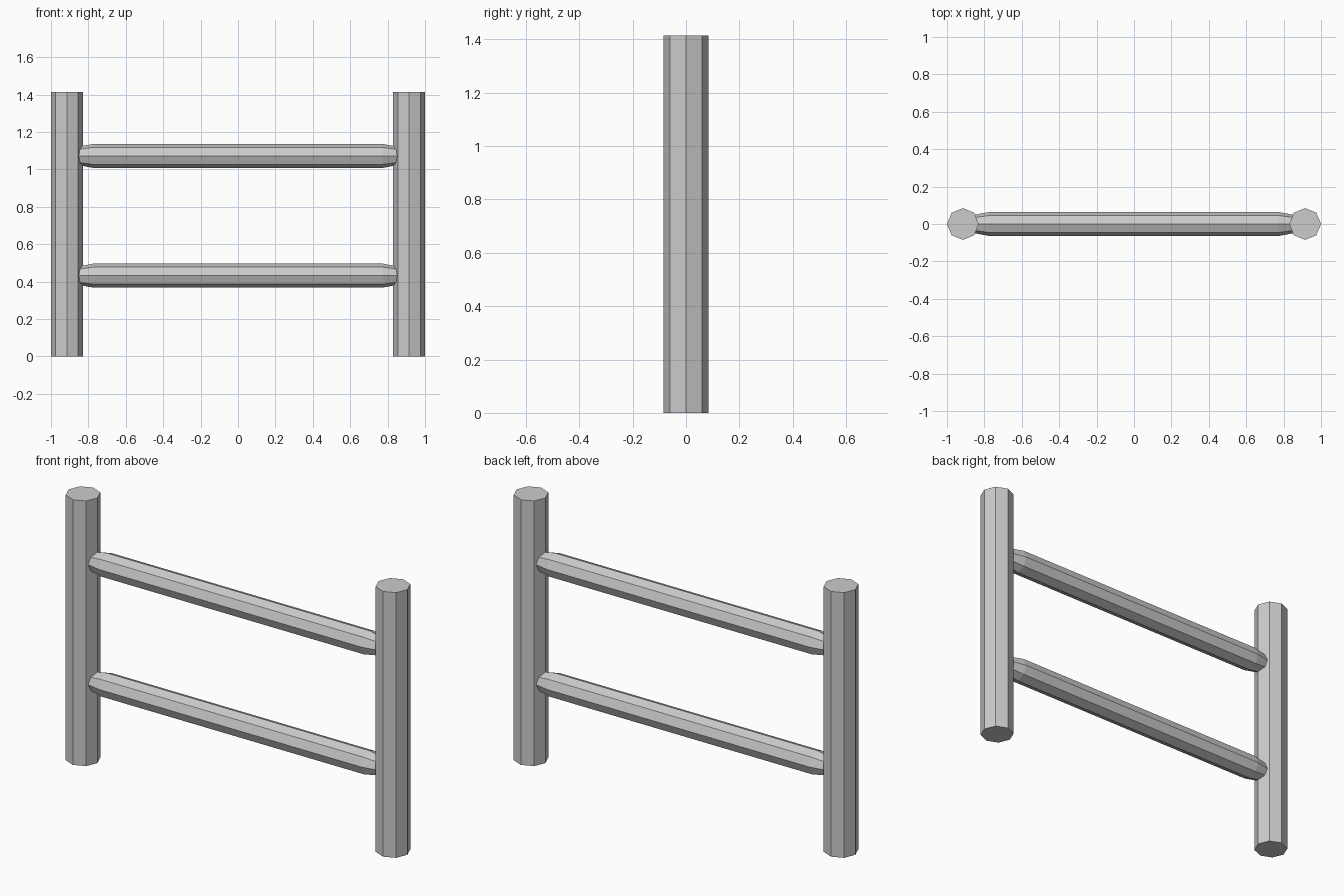
import bpy, bmesh, math
from mathutils import Matrix

if "Cube" in bpy.data.objects:
    bpy.data.objects.remove(bpy.data.objects["Cube"])

SIDES = 8


def lathe(name, profile, location, axis="Z"):
    """Flat-faced octagonal bar; profile is (position along axis, radius)."""
    bm = bmesh.new()
    rings = []
    for h, r in profile:
        rings.append([bm.verts.new((r * math.cos(i * math.tau / SIDES),
                                    r * math.sin(i * math.tau / SIDES), h))
                      for i in range(SIDES)])
    for a, b in zip(rings, rings[1:]):
        for i in range(SIDES):
            j = (i + 1) % SIDES
            bm.faces.new((a[i], a[j], b[j], b[i]))
    bm.faces.new(rings[0][::-1])
    bm.faces.new(rings[-1])
    if axis == "X":
        bm.transform(Matrix.Rotation(math.pi / 2, 4, "Y"))
    mesh = bpy.data.meshes.new(name)
    bm.to_mesh(mesh)
    bm.free()
    obj = bpy.data.objects.new(name, mesh)
    obj.location = location
    bpy.context.collection.objects.link(obj)
    return obj


# Upright posts
for side, x in (("left", -0.915), ("right", 0.915)):
    lathe(f"{side}_post", [(0, 0.085), (1.415, 0.085)], (x, 0, 0))

# Horizontal rails with tapered ends set into the posts
rail = [(-0.9, 0.04), (-0.775, 0.064), (0.775, 0.064), (0.9, 0.04)]
for level, z in (("lower", 0.432), ("upper", 1.072)):
    lathe(f"{level}_rail", rail, (0, 0, z), "X")
